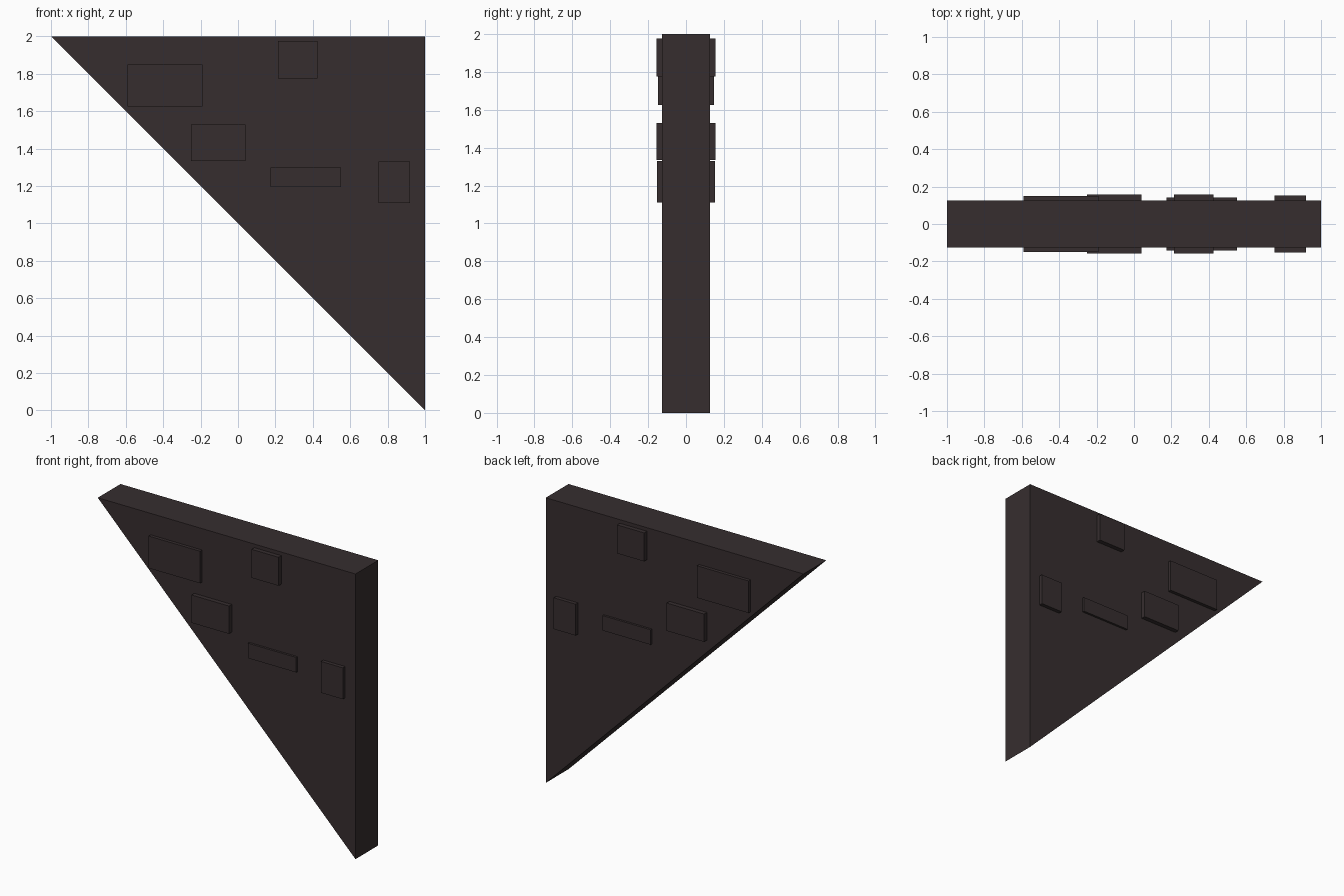
import bpy
import bmesh

if "Cube" in bpy.data.objects:
    bpy.data.objects.remove(bpy.data.objects["Cube"])

# Single dark stone colour
stone = bpy.data.materials.new("dark_stone")
stone.diffuse_color = (0.037, 0.027, 0.028, 1.0)
stone.use_nodes = True
stone.node_tree.nodes["Principled BSDF"].inputs["Base Color"].default_value = stone.diffuse_color


def extruded_panel(name, outline, half_depth):
    """Extrude an outline in the x-z plane evenly to front and back."""
    bm = bmesh.new()
    face = bm.faces.new([bm.verts.new((x, -half_depth, z)) for x, z in outline])
    result = bmesh.ops.extrude_face_region(bm, geom=[face])
    moved = [v for v in result["geom"] if isinstance(v, bmesh.types.BMVert)]
    bmesh.ops.translate(bm, verts=moved, vec=(0, 2 * half_depth, 0))
    bmesh.ops.recalc_face_normals(bm, faces=bm.faces)
    mesh = bpy.data.meshes.new(name)
    bm.to_mesh(mesh)
    bm.free()
    mesh.materials.append(stone)
    obj = bpy.data.objects.new(name, mesh)
    bpy.context.collection.objects.link(obj)
    return obj


# Main triangular slab
extruded_panel("triangular_slab", [(-1, 2), (1, 0), (1, 2)], 0.126)

# Blocks passing through the slab, raised on both faces:
# x min, x max, z min, z max, half depth
blocks = {
    "wide_block": (-0.59, -0.19, 1.625, 1.85, 0.149),
    "middle_block": (-0.25, 0.04, 1.335, 1.53, 0.157),
    "top_block": (0.215, 0.425, 1.775, 1.975, 0.157),
    "strip_block": (0.175, 0.55, 1.195, 1.30, 0.141),
    "edge_block": (0.75, 0.92, 1.11, 1.33, 0.152),
}
for name, (x0, x1, z0, z1, depth) in blocks.items():
    extruded_panel(name, [(x0, z0), (x1, z0), (x1, z1), (x0, z1)], depth)
